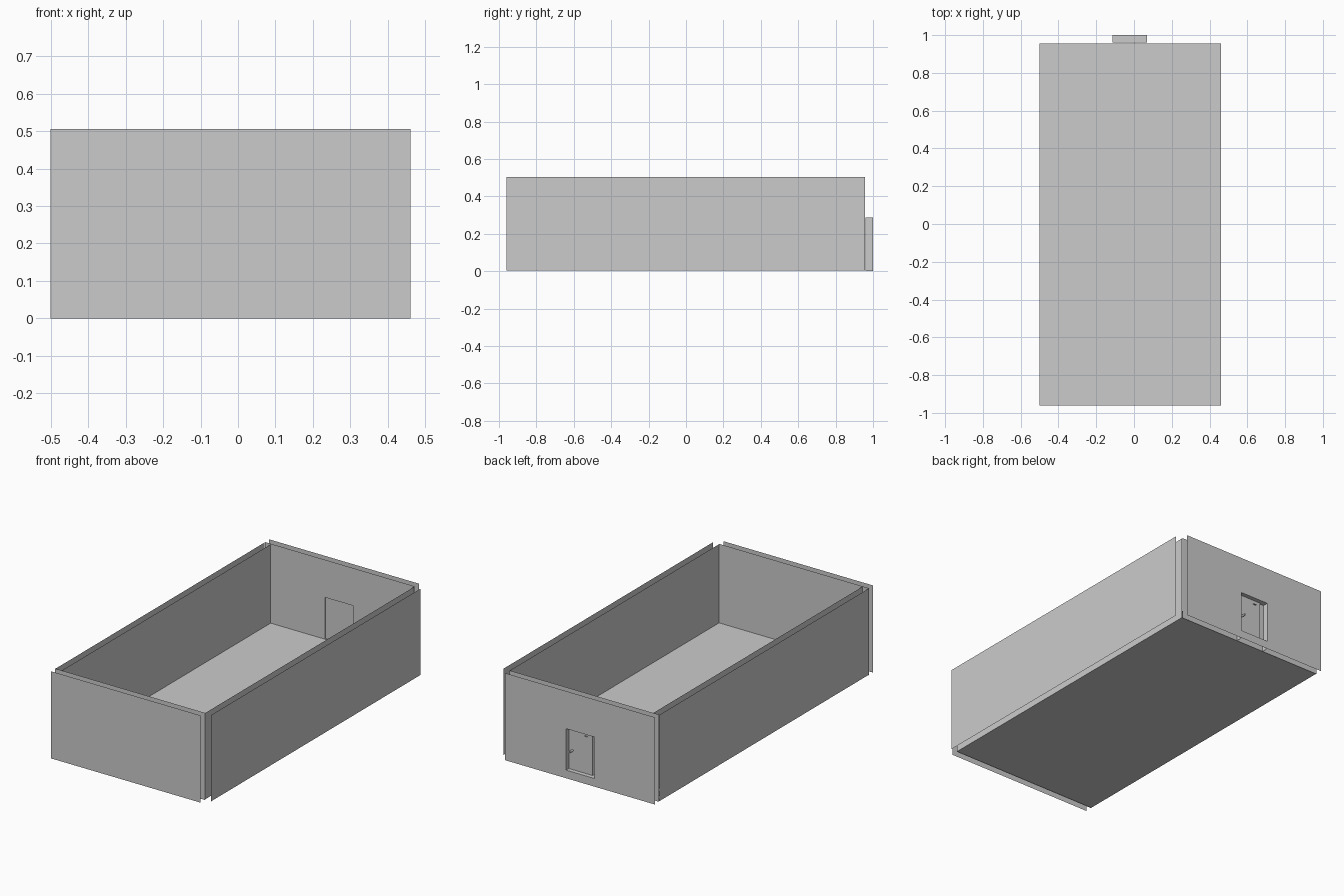
import bpy, bmesh, math
from mathutils import Vector, Matrix

if "Cube" in bpy.data.objects:
    bpy.data.objects.remove(bpy.data.objects["Cube"])

H = 0.505                       # wall top
XO, XI, YO, YI = 0.5, 0.46, 1.0, 0.96
YB = 0.956                      # back end of floor and side walls
DX0, DX1, DZ0, DZ1 = -0.115, 0.069, 0.047, 0.287   # doorway


def finish(name, bm):
    me = bpy.data.meshes.new(name)
    bm.to_mesh(me)
    bm.free()
    ob = bpy.data.objects.new(name, me)
    bpy.context.collection.objects.link(ob)
    return ob


def sheet(name, rects, point, outward):
    """Flat panel from (a0, a1, b0, b1) rectangles mapped to 3D by point(a, b)."""
    bm = bmesh.new()
    for a0, a1, b0, b1 in rects:
        f = bm.faces.new([bm.verts.new(point(a, b))
                          for a, b in ((a0, b0), (a1, b0), (a1, b1), (a0, b1))])
        f.normal_update()
        if f.normal.dot(Vector(outward)) < 0:
            f.normal_flip()
    bmesh.ops.remove_doubles(bm, verts=bm.verts, dist=1e-5)
    return finish(name, bm)


def box(name, lo, hi):
    lo, hi = Vector(lo), Vector(hi)
    bm = bmesh.new()
    bmesh.ops.create_cube(bm, size=1, matrix=Matrix.Translation((lo + hi) / 2)
                          @ Matrix.Diagonal((*(hi - lo), 1)))
    return finish(name, bm)


# Floor: separate upper and lower skins
for name, h, d in (("floor_top", DZ0, 1), ("floor_underside", 0.003, -1)):
    sheet(name, [(-XO, XI, -YI, YB)], lambda x, y: (x, y, h), (0, 0, d))

# Side walls: separate outer and inner skins
for side, s in (("left", -1), ("right", 1)):
    for skin, x, d in (("outer", XO, 1), ("inner", XI, -1)):
        sheet(f"{side}_wall_{skin}", [(-YI, YB, 0.003, 0.503)],
              lambda y, z: (s * x, y, z), (s * d, 0, 0))

# End walls: plain front, back with a doorway through both skins
doorway = [(-XO, DX0, 0, H), (DX1, XI, 0, H), (DX0, DX1, 0, DZ0), (DX0, DX1, DZ1, H)]
for end, s, rects in (("front", -1, [(-XO, XI, 0, H)]), ("back", 1, doorway)):
    for skin, y, d in (("outer", YO, 1), ("inner", YI, -1)):
        sheet(f"{end}_wall_{skin}", rects, lambda x, z: (x, s * y, z), (0, s * d, 0))

# Doorway lining: jambs, header and sill
for name, x, d in (("jamb_hinge_side", DX0, 1), ("jamb_latch_side", DX1, -1)):
    sheet(name, [(YI, YO, 0, DZ1)], lambda y, z: (x, y, z), (d, 0, 0))
for name, h, d in (("door_header", DZ1, -1), ("door_sill", DZ0, 1)):
    sheet(name, [(DX0, DX1, YI, YO)], lambda x, y: (x, y, h), (0, 0, d))

# Door: backing panel and raised leaf
sheet("door_backing", [(DX0, DX1, DZ0, DZ1)], lambda x, z: (x, 0.967, z), (0, -1, 0))
box("door_leaf", (-0.083, 0.968, DZ0), (DX1, 0.975, DZ1))

# Knob and small closer on the outside of the door
bm = bmesh.new()
bmesh.ops.create_cone(bm, cap_ends=True, segments=12, radius1=0.006, radius2=0.006, depth=0.025,
                      matrix=Matrix.Translation((0.045, 0.9875, 0.158))
                      @ Matrix.Rotation(math.pi / 2, 4, 'X'))
finish("door_knob", bm)
box("door_closer", (-0.052, 0.975, 0.262), (-0.035, 0.981, 0.266))
